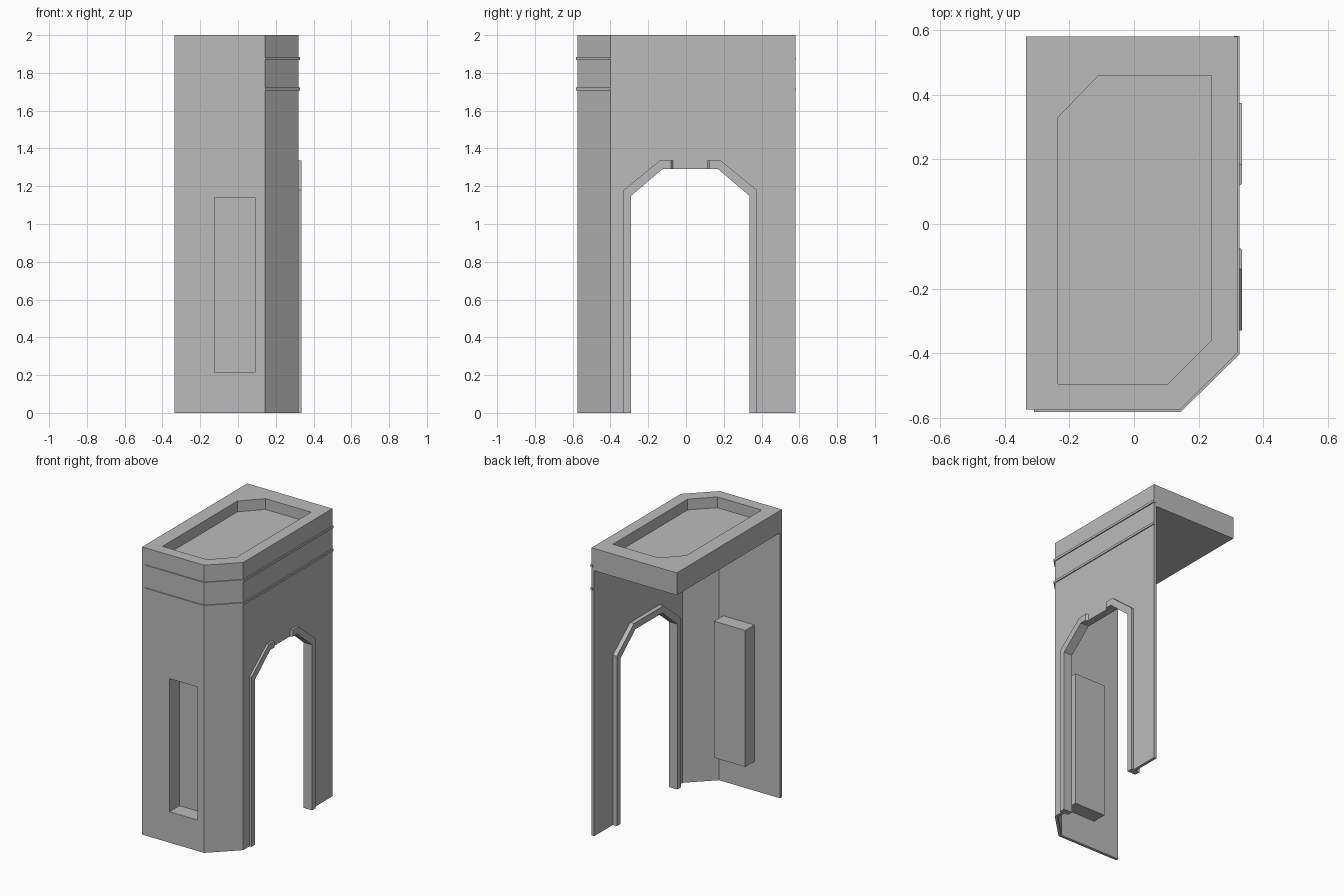
import bpy, bmesh
from mathutils import Vector

cube = bpy.data.objects.get("Cube")
if cube:
    bpy.data.objects.remove(cube, do_unlink=True)

grey = bpy.data.materials.new("stone_grey")
grey.use_nodes = True
colour = (0.5, 0.5, 0.5, 1)
grey.diffuse_color = colour
grey.node_tree.nodes["Principled BSDF"].inputs["Base Color"].default_value = colour


def prism(name, outline, axis, low, high):
    """Extrude a flat outline along z (outline in x, y) or x (outline in y, z)."""
    bm = bmesh.new()
    place = {"z": lambda a, b: (a, b, low), "x": lambda a, b: (low, a, b)}[axis]
    shift = Vector((0, 0, high - low)) if axis == "z" else Vector((high - low, 0, 0))
    face = bm.faces.new([bm.verts.new(place(a, b)) for a, b in outline])
    new = bmesh.ops.extrude_face_region(bm, geom=[face])["geom"]
    bmesh.ops.translate(bm, vec=shift, verts=[v for v in new if isinstance(v, bmesh.types.BMVert)])
    bmesh.ops.recalc_face_normals(bm, faces=bm.faces)
    mesh = bpy.data.meshes.new(name)
    bm.to_mesh(mesh)
    bm.free()
    mesh.materials.append(grey)
    ob = bpy.data.objects.new(name, mesh)
    bpy.context.scene.collection.objects.link(ob)
    return ob


def box(name, x0, x1, y0, y1, z0, z1):
    return prism(name, [(x0, y0), (x1, y0), (x1, y1), (x0, y1)], "z", z0, z1)


def cut(target, cutter):
    mod = target.modifiers.new("cut", "BOOLEAN")
    mod.operation = "DIFFERENCE"
    mod.solver = "EXACT"
    mod.object = cutter
    bpy.context.view_layer.objects.active = target
    bpy.ops.object.modifier_apply(modifier=mod.name)
    bpy.data.objects.remove(cutter, do_unlink=True)


def wall_path(out, start=-0.335, end=0.58):
    """Plan line along the front, chamfer and arch side, pushed out by a distance."""
    k = out * 0.414
    return [(start, -0.575 - out), (0.142 + k, -0.575 - out),
            (0.32 + out, -0.4 - k), (0.32 + out, end)]


def strip(path_a, path_b):
    return path_a + path_b[::-1]


# Thin outer wall and the slab on top
SLAB = 1.845
wall = prism("wall", strip(wall_path(0), wall_path(-0.02)), "z", 0, SLAB)
slab = prism("top_slab", wall_path(0) + [(-0.335, 0.58)], "z", SLAB, 2)
recess = [(-0.235, 0.33), (-0.11, 0.46), (0.24, 0.46),
          (0.24, -0.36), (0.105, -0.495), (-0.235, -0.495)]
cut(slab, prism("recess_cutter", recess, "z", 1.925, 2.1))

# Two raised bands
for label, z in (("lower", 1.715), ("upper", 1.875)):
    prism(label + "_band", strip(wall_path(0.007, -0.31, 0.583), wall_path(-0.01, -0.31, 0.583)),
          "z", z - 0.008, z + 0.008)

# Front niche: an open box behind the front wall
NICHE = (-0.125, 0.09)
cut(wall, box("niche_hole", *NICHE, -0.7, -0.5, 0.215, 1.14))
shell = box("niche_shell", NICHE[0] - 0.012, NICHE[1] + 0.012, -0.556, -0.455, 0.203, 1.152)
cut(shell, box("niche_cutter", *NICHE, -0.7, -0.465, 0.215, 1.14))

# Archway through the side wall
MID = 0.0225


def mirrored(half):
    return half + [(2 * MID - y, z) for y, z in half[::-1]]


inner = [(-0.29, 0), (-0.29, 1.15), (-0.125, 1.29)]
outer = [(-0.33, 0), (-0.33, 1.18), (-0.14, 1.335)]
below = [(-0.33, -0.1)] + outer[1:]
cut(wall, prism("arch_cutter", mirrored(below), "x", 0.2, 0.4))
prism("arch_lining", strip(mirrored(outer), mirrored(inner)), "x", 0.27, 0.32)

# Raised outer trim, broken at the crown with slanted ends
for label, side in (("front", 1), ("back", -1)):
    half = strip(outer + [(-0.068, 1.335)], inner + [(-0.068, 1.29)])
    half = [(MID + side * (y - MID), z) for y, z in half]
    trim = prism(label + "_arch_trim", half, "x", 0.32, 0.335)
    for v in trim.data.vertices:
        if abs(v.co.y - MID) < 0.1 and v.co.x > 0.33:
            v.co.y -= side * 0.012
